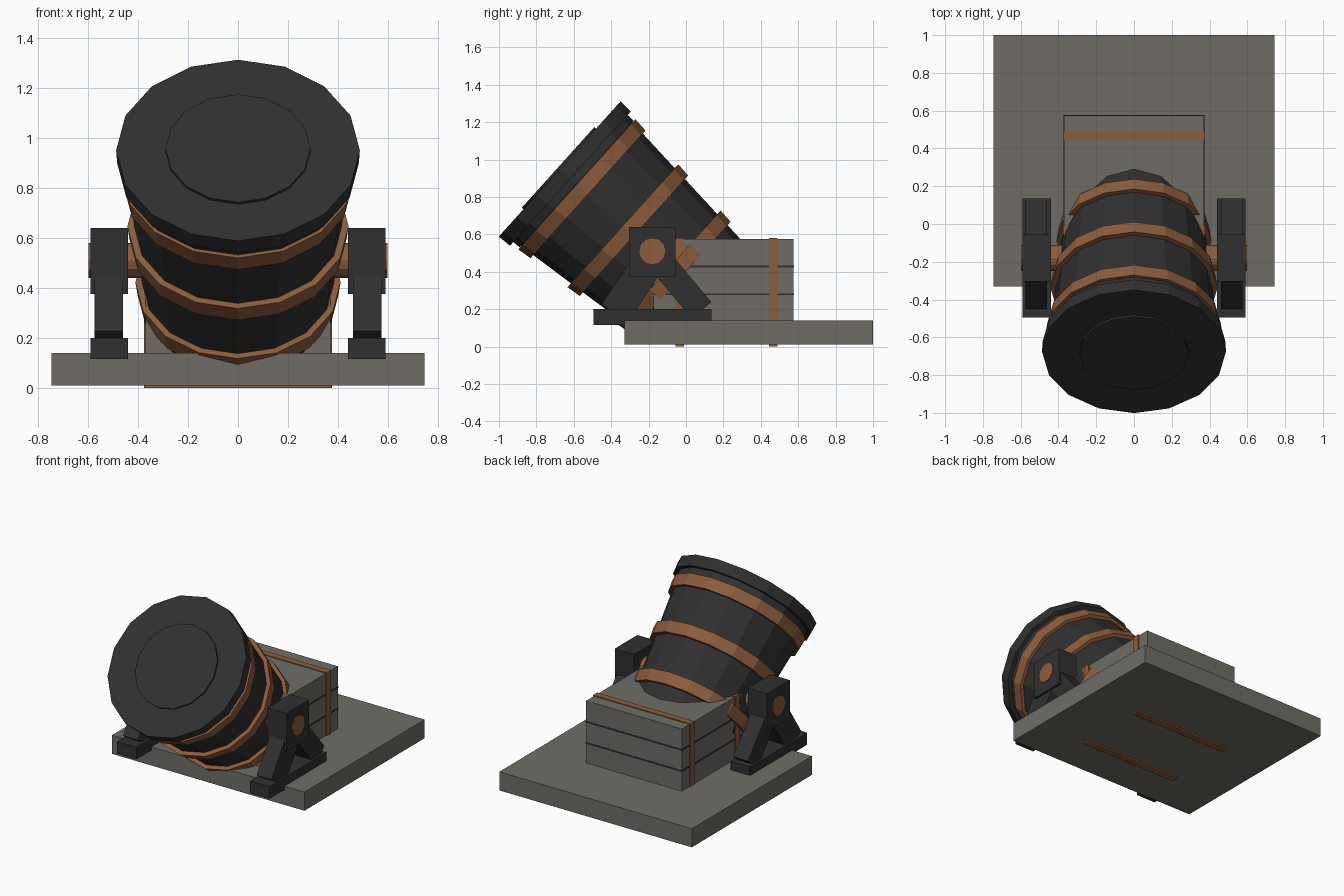
import bpy
import bmesh
import math
from mathutils import Vector, Matrix

cube = bpy.data.objects.get("Cube")
if cube:
    bpy.data.objects.remove(cube, do_unlink=True)


def material(name, rgb):
    mat = bpy.data.materials.new(name)
    mat.use_nodes = True
    colour = (*rgb, 1.0)
    mat.diffuse_color = colour
    mat.node_tree.nodes["Principled BSDF"].inputs["Base Color"].default_value = colour
    return mat


IRON = material("charcoal iron", (0.03, 0.03, 0.03))
COPPER = material("copper brown", (0.27, 0.11, 0.045))
STONE = material("warm grey", (0.16, 0.152, 0.132))


def finish(name, bm, mat):
    bmesh.ops.recalc_face_normals(bm, faces=bm.faces)
    mesh = bpy.data.meshes.new(name)
    bm.to_mesh(mesh)
    bm.free()
    mesh.materials.append(mat)
    obj = bpy.data.objects.new(name, mesh)
    bpy.context.scene.collection.objects.link(obj)
    return obj


def box(name, mat, xs, ys, zs):
    """Axis-aligned box from its extents."""
    bm = bmesh.new()
    bmesh.ops.create_cube(bm, size=1)
    for v in bm.verts:
        v.co = [lo + (c + 0.5) * (hi - lo) for c, (lo, hi) in zip(v.co, (xs, ys, zs))]
    return finish(name, bm, mat)


def beam(name, mat, x, width, start, end, depth):
    """Slanted box between two (y, z) points."""
    a, b = Vector((x, *start)), Vector((x, *end))
    bm = bmesh.new()
    bmesh.ops.create_cube(bm, size=1)
    angle = math.atan2(b.z - a.z, b.y - a.y)
    place = Matrix.Translation((a + b) / 2) @ Matrix.Rotation(angle, 4, "X")
    bm.transform(place @ Matrix.Diagonal((width, (b - a).length, depth, 1)))
    return finish(name, bm, mat)


# Barrel axis, running backward and down from the muzzle
TILT = math.radians(42)
MUZZLE = Vector((0, -0.675, 0.95))
BACK = Vector((0, math.cos(TILT), -math.sin(TILT)))
UP = Vector((0, math.sin(TILT), math.cos(TILT)))
SIDE = Vector((1, 0, 0))


def turned(name, mat, profile, sides=16):
    """Faceted solid around the barrel axis from (distance, radius) pairs."""
    bm = bmesh.new()
    rings = []
    for t, r in profile:
        ring = []
        for i in range(sides):
            a = math.tau * i / sides
            ring.append(bm.verts.new(MUZZLE + BACK * t + (SIDE * math.cos(a) + UP * math.sin(a)) * r))
        rings.append(ring)
    for r0, r1 in zip(rings, rings[1:]):
        for i in range(sides):
            j = (i + 1) % sides
            bm.faces.new((r0[i], r0[j], r1[j], r1[i]))
    bm.faces.new(rings[0])
    bm.faces.new(rings[-1])
    return finish(name, bm, mat)


# Barrel with stepped muzzle rim and raised muzzle plate
turned("barrel", IRON, [(0, 0.487), (0.077, 0.483), (0.077, 0.457), (0.12, 0.455),
                        (0.12, 0.445), (0.975, 0.367)])
turned("muzzle_plate", IRON, [(-0.012, 0.29), (0.01, 0.29)])

# Barrel hoops
for label, t, r in (("front", 0.123, 0.468), ("middle", 0.454, 0.442), ("rear", 0.788, 0.41)):
    turned(label + "_hoop", COPPER, [(t, r), (t + 0.08, r - 0.009)])

# Base slab and plank chest
box("base_slab", STONE, (-0.745, 0.745), (-0.33, 1.0), (0.01, 0.14))
box("chest", STONE, (-0.37, 0.37), (-0.175, 0.575), (0.012, 0.575))
for i, z in enumerate((0.28, 0.428)):
    box(f"plank_joint_{i + 1}", IRON, (-0.373, 0.373), (-0.178, 0.578), (z - 0.005, z + 0.005))

# Straps around chest and slab
for label, y in (("front", -0.033), ("rear", 0.467)):
    box(label + "_strap", COPPER, (-0.376, 0.376), (y - 0.023, y + 0.023), (0, 0.581))

# Trunnion axle through both brackets
bm = bmesh.new()
bmesh.ops.create_cone(bm, cap_ends=True, segments=12, radius1=0.07, radius2=0.07, depth=1.196)
bm.transform(Matrix.Translation((0, -0.18, 0.51)) @ Matrix.Rotation(math.pi / 2, 4, "Y"))
finish("trunnion_axle", bm, COPPER)

# Support brackets on both sides
for label, s in (("left", 1), ("right", -1)):
    xs = sorted((s * 0.44, s * 0.59))
    box(label + "_bracket_head", IRON, xs, (-0.305, -0.055), (0.375, 0.64))
    box(label + "_bracket_foot", IRON, xs, (-0.495, 0.135), (0.115, 0.2))
    beam(label + "_front_leg", IRON, s * 0.517, 0.115, (-0.18, 0.48), (-0.38, 0.18), 0.17)
    beam(label + "_rear_leg", IRON, s * 0.517, 0.115, (-0.173, 0.5), (0.083, 0.194), 0.137)
